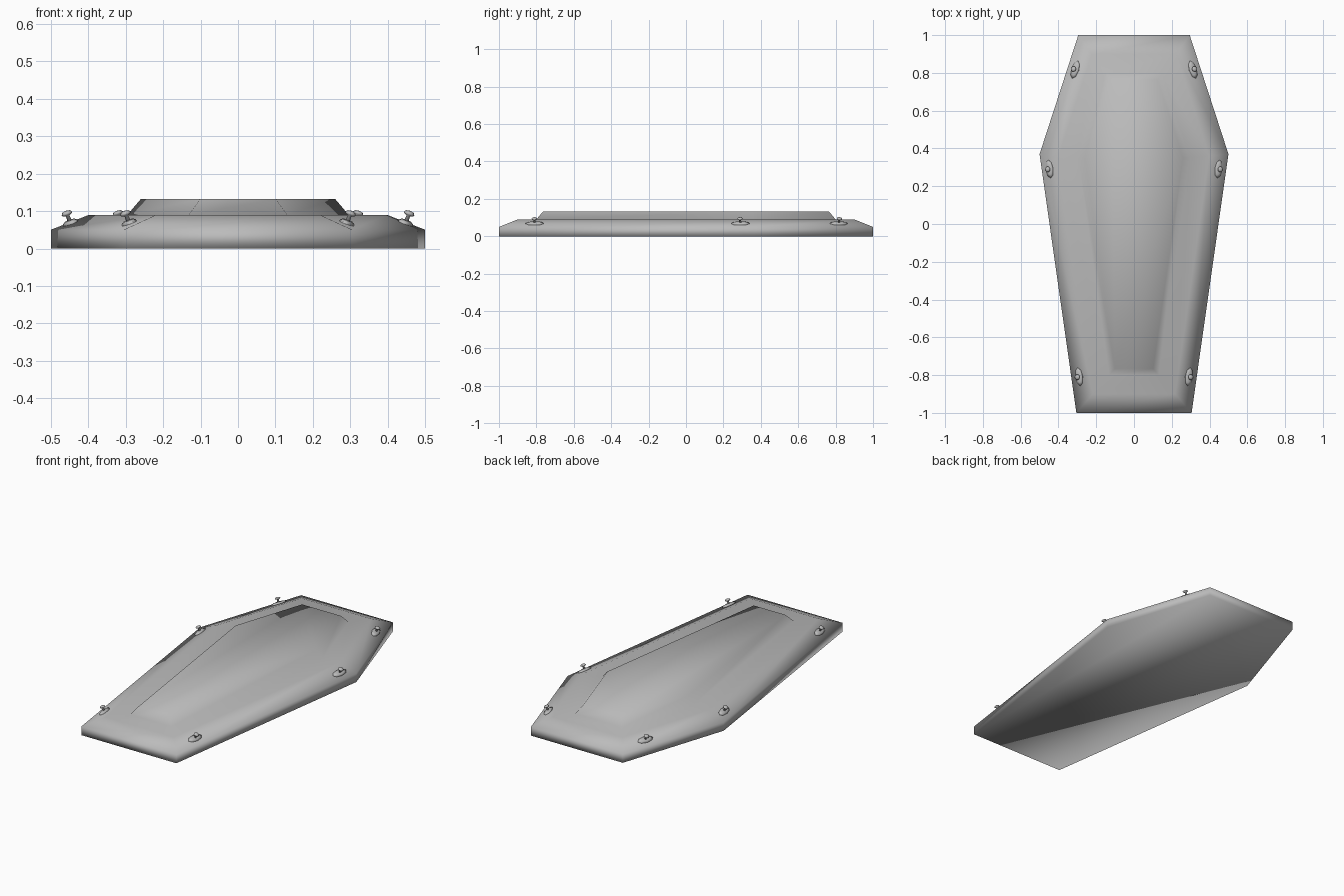
import bpy, bmesh
from mathutils import Vector, Matrix

cube = bpy.data.objects.get("Cube")
if cube:
    bpy.data.objects.remove(cube)


def material(name, value):
    mat = bpy.data.materials.new(name)
    mat.use_nodes = True
    color = (value, value, value, 1)
    mat.diffuse_color = color
    mat.node_tree.nodes["Principled BSDF"].inputs["Base Color"].default_value = color
    return mat


grey = material("plain grey", 0.5)


def finish(bm, name):
    bmesh.ops.recalc_face_normals(bm, faces=bm.faces)
    for face in bm.faces:
        face.smooth = True
    mesh = bpy.data.meshes.new(name)
    bm.to_mesh(mesh)
    bm.free()
    mesh.materials.append(grey)
    obj = bpy.data.objects.new(name, mesh)
    bpy.context.collection.objects.link(obj)
    return obj


# Coffin outline, counter-clockwise from above
half = [Vector((0.305, -1)), Vector((0.5, 0.37)), Vector((0.295, 1))]
outline = half + [Vector((-p.x, p.y)) for p in reversed(half)]


def inward(a, b):
    d = (b - a).normalized()
    return Vector((-d.y, d.x))


def inset_ring(amount):
    """Outline moved inwards by the same distance on every side."""
    ring = []
    for i, p in enumerate(outline):
        n1 = inward(outline[i - 1], p)
        n2 = inward(p, outline[(i + 1) % len(outline)])
        ring.append(p + (n1 + n2) * amount / (1 + n1.dot(n2)))
    return ring


# Lid: stacked rings for the wall, bevel, shelf and raised panel
bm = bmesh.new()
rings = [[bm.verts.new((p.x, p.y, z)) for p in inset_ring(amount)]
         for amount, z in [(0, 0), (0, 0.05), (0.1, 0.09), (0.2, 0.09), (0.235, 0.132)]]
for low, high in zip(rings, rings[1:]):
    for i in range(len(low)):
        j = (i + 1) % len(low)
        bm.faces.new((low[i], low[j], high[j], high[i]))
bm.faces.new(rings[0][::-1])
bm.faces.new(rings[-1])
finish(bm, "coffin_lid")


def lathe(bm, profile, sides, stretch):
    """Closed turned shape about z, stretched along y."""
    spin = [Matrix.Rotation(6.28319 * k / sides, 3, 'Z') for k in range(sides)]
    loops = []
    for r, z in profile:
        turned = [s @ Vector((0, r, z)) for s in spin]
        loops.append([bm.verts.new((v.x, v.y * stretch, v.z)) for v in turned])
    for low, high in zip(loops, loops[1:]):
        for k in range(sides):
            m = (k + 1) % sides
            bm.faces.new((low[k], low[m], high[m], high[k]))
    bm.faces.new(loops[0][::-1])
    bm.faces.new(loops[-1])


def add_screw(name, a, b, y, side):
    """Thumb screw lying square to the bevel of the edge a-b."""
    n = inward(a, b)
    spot = a.lerp(b, (y - a.y) / (b.y - a.y)) + n * 0.042
    along = Vector((-n.y, n.x, 0))
    up = Vector((-n.x * 0.04, -n.y * 0.04, 0.1)).normalized()
    across = along.cross(up)
    frame = Matrix((across, along, up)).transposed().to_4x4()
    frame.translation = (spot.x, spot.y, 0.066)
    if side < 0:
        frame = Matrix.Scale(-1, 4, (1, 0, 0)) @ frame
    bm = bmesh.new()
    # Oval plate
    lathe(bm, [(0.02, -0.004), (0.021, 0.005), (0.013, 0.01)], 8, 2.35)
    # Stem and cap
    lathe(bm, [(0.006, 0.008), (0.005, 0.023), (0.013, 0.026),
               (0.015, 0.03), (0.011, 0.035), (0.004, 0.037)], 10, 1)
    bm.transform(frame)
    finish(bm, name)


for side, label in ((1, "left"), (-1, "right")):
    add_screw("foot_screw_" + label, half[0], half[1], -0.815, side)
    add_screw("shoulder_screw_" + label, half[0], half[1], 0.285, side)
    add_screw("head_screw_" + label, half[1], half[2], 0.83, side)
